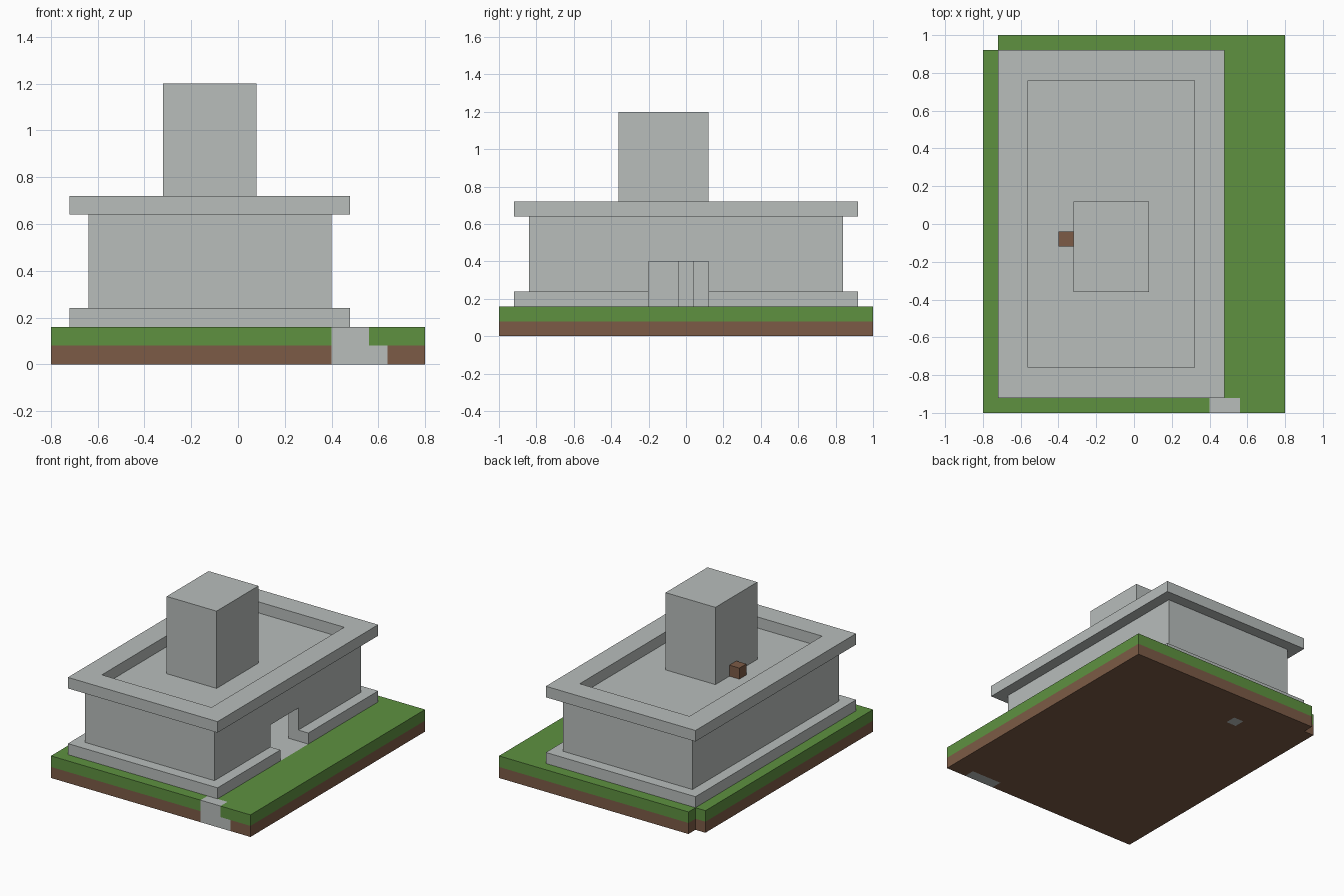
import bpy, bmesh
from mathutils import Vector

cube = bpy.data.objects.get("Cube")
if cube:
    bpy.data.objects.remove(cube, do_unlink=True)


def material(name, rgb):
    m = bpy.data.materials.new(name)
    m.use_nodes = True
    m.diffuse_color = (*rgb, 1)
    m.node_tree.nodes["Principled BSDF"].inputs["Base Color"].default_value = (*rgb, 1)
    return m


STONE = material("pale_stone", (0.48, 0.51, 0.5))
GRASS = material("grass_green", (0.112, 0.283, 0.051))
SOIL = material("soil_brown", (0.202, 0.105, 0.061))


def finish(name, bm, *mats):
    bmesh.ops.recalc_face_normals(bm, faces=bm.faces[:])
    mesh = bpy.data.meshes.new(name)
    bm.to_mesh(mesh)
    bm.free()
    for m in mats:
        mesh.materials.append(m)
    obj = bpy.data.objects.new(name, mesh)
    bpy.context.collection.objects.link(obj)
    return obj


def box(name, xs, ys, zs, mat=STONE):
    bm = bmesh.new()
    bmesh.ops.create_cube(bm, size=1)
    for v in bm.verts:
        v.co = Vector([sum(r) / 2 + c * (r[1] - r[0]) for r, c in zip((xs, ys, zs), v.co)])
    return finish(name, bm, mat)


def carve(obj, *cutters):
    """Cut each box range out of the object."""
    for ranges in cutters:
        cutter = box("cutter", *ranges)
        cutter.hide_render = True
        mod = obj.modifiers.new("cut", "BOOLEAN")
        mod.operation, mod.solver, mod.object = "DIFFERENCE", "EXACT", cutter
        bpy.context.view_layer.objects.active = obj
        bpy.ops.object.modifier_apply(modifier=mod.name)
        bpy.data.objects.remove(cutter, do_unlink=True)


def ground_layer(name, z0, z1, mat, patches):
    """Slab with one notched corner; faces inside a patch become stone."""
    plan = [(-0.8, -1), (0.8, -1), (0.8, 1), (-0.72, 1), (-0.72, 0.92), (-0.8, 0.92)]
    bm = bmesh.new()
    face = bm.faces.new([bm.verts.new((x, y, z0)) for x, y in plan])
    top = bmesh.ops.extrude_face_region(bm, geom=[face])["geom"]
    for v in top:
        if isinstance(v, bmesh.types.BMVert):
            v.co.z = z1
    for patch in patches:
        for axis, limits in enumerate(patch):
            for limit in limits:
                normal = Vector((axis == 0, axis == 1, 0))
                bmesh.ops.bisect_plane(bm, geom=bm.verts[:] + bm.edges[:] + bm.faces[:],
                                       plane_co=normal * limit, plane_no=normal)
    for f in bm.faces:
        c = f.calc_center_median()
        f.material_index = int(any(
            xs[0] < c.x < xs[1] and ys[0] - 0.01 < c.y < ys[1] for xs, ys in patches))
    return finish(name, bm, mat, STONE)


# Shared plans
outer = ((-0.72, 0.48), (-0.92, 0.92))
wall = ((-0.64, 0.4), (-0.84, 0.84))
inner = ((-0.56, 0.32), (-0.76, 0.76))

# Ground: soil and grass with stone set into them
ground_layer("soil_layer", 0, 0.08, SOIL,
             [((0.4, 0.64), (-1, -0.92)), ((-0.32, -0.24), (0.68, 0.76))])
ground_layer("grass_layer", 0.08, 0.16, GRASS,
             [((0.4, 0.56), (-1, -0.92)), outer])

# Hollow building with a doorway on the left side
room = (*inner, (0.1, 0.56))
doorway = ((0.2, 0.6), (-0.2, 0.12), (0.1, 0.4))
plinth = box("plinth", *outer, (0.16, 0.24))
carve(plinth, room, doorway)
walls = box("walls_and_roof", *wall, (0.24, 0.64))
carve(walls, room, doorway)
cornice = box("cornice", *outer, (0.64, 0.72))
carve(cornice, (*inner, (0.6, 0.8)))
box("inner_pillar", (-0.16, -0.08), (-0.04, 0.04), (0.16, 0.56))

# Roof tower and the small block beside it
box("roof_tower", (-0.32, 0.08), (-0.36, 0.12), (0.64, 1.2))
box("roof_block", (-0.4, -0.32), (-0.12, -0.04), (0.64, 0.72), SOIL)
